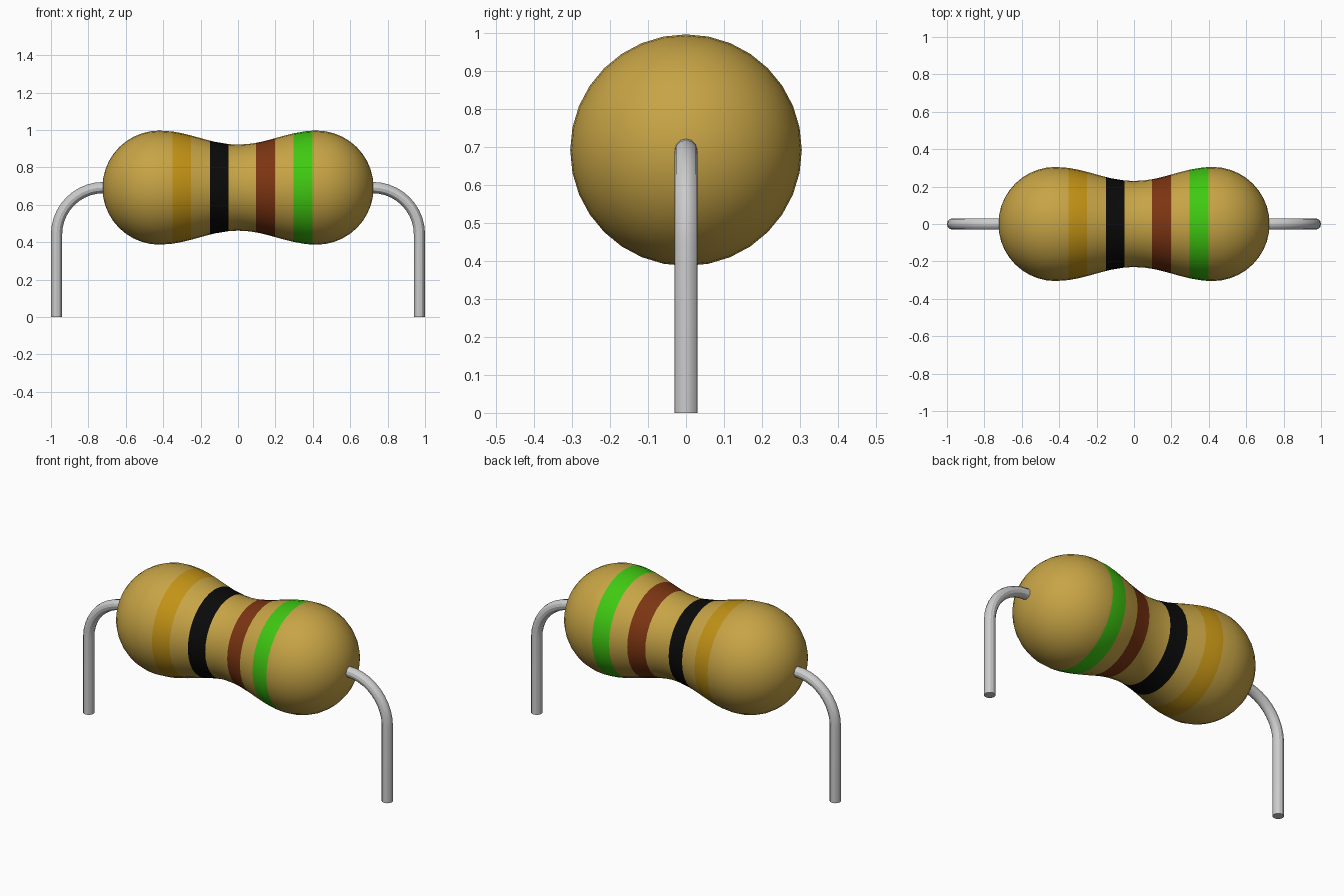
import bpy, bmesh
from math import pi, sin, cos

if "Cube" in bpy.data.objects:
    bpy.data.objects.remove(bpy.data.objects["Cube"])

SIDES = 32
AXIS_Z = 0.692           # height of the body axis
BULB_X, BULB_R = 0.42, 0.305
WAIST_R = 0.23


def material(name, rgb):
    m = bpy.data.materials.new(name)
    m.diffuse_color = (*rgb, 1)
    m.use_nodes = True
    m.node_tree.nodes["Principled BSDF"].inputs["Base Color"].default_value = m.diffuse_color
    return m


# name, start x, end x, colour
BANDS = [
    ("gold_band", -0.35, -0.25, (0.54, 0.29, 0.008)),
    ("black_band", -0.15, -0.05, (0.003, 0.003, 0.003)),
    ("brown_band", 0.097, 0.197, (0.20, 0.035, 0.006)),
    ("green_band", 0.297, 0.397, (0.05, 0.58, 0.006)),
]


def radius(x):
    # smooth waist between the two bulbs
    mid = (BULB_R + WAIST_R) / 2
    return mid - (BULB_R - WAIST_R) / 2 * cos(pi * x / BULB_X)


# Body profile: round cap, waist with cuts at the band edges, round cap
waist_x = {round(-BULB_X + 0.06 * i, 3) for i in range(15)}
edges_x = {x for b in BANDS for x in b[1:3]}
waist_x = {x for x in waist_x if all(abs(x - e) > 0.015 for e in edges_x)} | edges_x
cap = [(BULB_X + BULB_R * sin(a), BULB_R * cos(a))
       for a in (pi / 2 * i / 10 for i in range(1, 10))]
profile = ([(-x, r) for x, r in reversed(cap)]
           + [(x, radius(x)) for x in sorted(waist_x)] + cap)

# Body: lathe the profile around the x axis
bm = bmesh.new()
rings = [[bm.verts.new((x, r * sin(2 * pi * i / SIDES), r * cos(2 * pi * i / SIDES)))
          for i in range(SIDES)] for x, r in profile]
tips = [bm.verts.new((s * (BULB_X + BULB_R), 0, 0)) for s in (-1, 1)]
for k in range(len(rings) - 1):
    mid_x = (profile[k][0] + profile[k + 1][0]) / 2
    slot = next((n + 1 for n, b in enumerate(BANDS) if b[1] < mid_x < b[2]), 0)
    for i in range(SIDES):
        j = (i + 1) % SIDES
        f = bm.faces.new((rings[k][i], rings[k][j], rings[k + 1][j], rings[k + 1][i]))
        f.material_index = slot
for tip, ring in zip(tips, (rings[0], rings[-1])):
    for i in range(SIDES):
        bm.faces.new((tip, ring[i], ring[(i + 1) % SIDES]))
bmesh.ops.recalc_face_normals(bm, faces=bm.faces)
for f in bm.faces:
    f.smooth = True
mesh = bpy.data.meshes.new("resistor_body")
bm.to_mesh(mesh)
bm.free()
mesh.materials.append(material("body_tan", (0.57, 0.37, 0.06)))
for name, _, _, rgb in BANDS:
    mesh.materials.append(material(name, rgb))
body = bpy.data.objects.new("resistor_body", mesh)
body.location.z = AXIS_Z
bpy.context.collection.objects.link(body)


# Wire legs: out of the cap, round bend, straight down
def wire(name, side):
    bend = 0.25
    cx, cz = 0.72, AXIS_Z - bend
    pts = [(0.69, AXIS_Z)]
    pts += [(cx + bend * sin(a), cz + bend * cos(a))
            for a in (pi / 2 * i / 10 for i in range(11))]
    pts.append((cx + bend, 0))
    curve = bpy.data.curves.new(name, 'CURVE')
    curve.dimensions = '3D'
    curve.bevel_depth = 0.03
    curve.bevel_resolution = 4
    curve.use_fill_caps = True
    spline = curve.splines.new('POLY')
    spline.points.add(len(pts) - 1)
    for p, (x, z) in zip(spline.points, pts):
        p.co = (side * x, 0, z, 1)
    obj = bpy.data.objects.new(name, curve)
    bpy.context.collection.objects.link(obj)
    bpy.ops.object.select_all(action='DESELECT')
    obj.select_set(True)
    bpy.context.view_layer.objects.active = obj
    bpy.ops.object.convert(target='MESH')
    bpy.ops.object.shade_smooth_by_angle()


wire("left_wire", -1)
wire("right_wire", 1)
